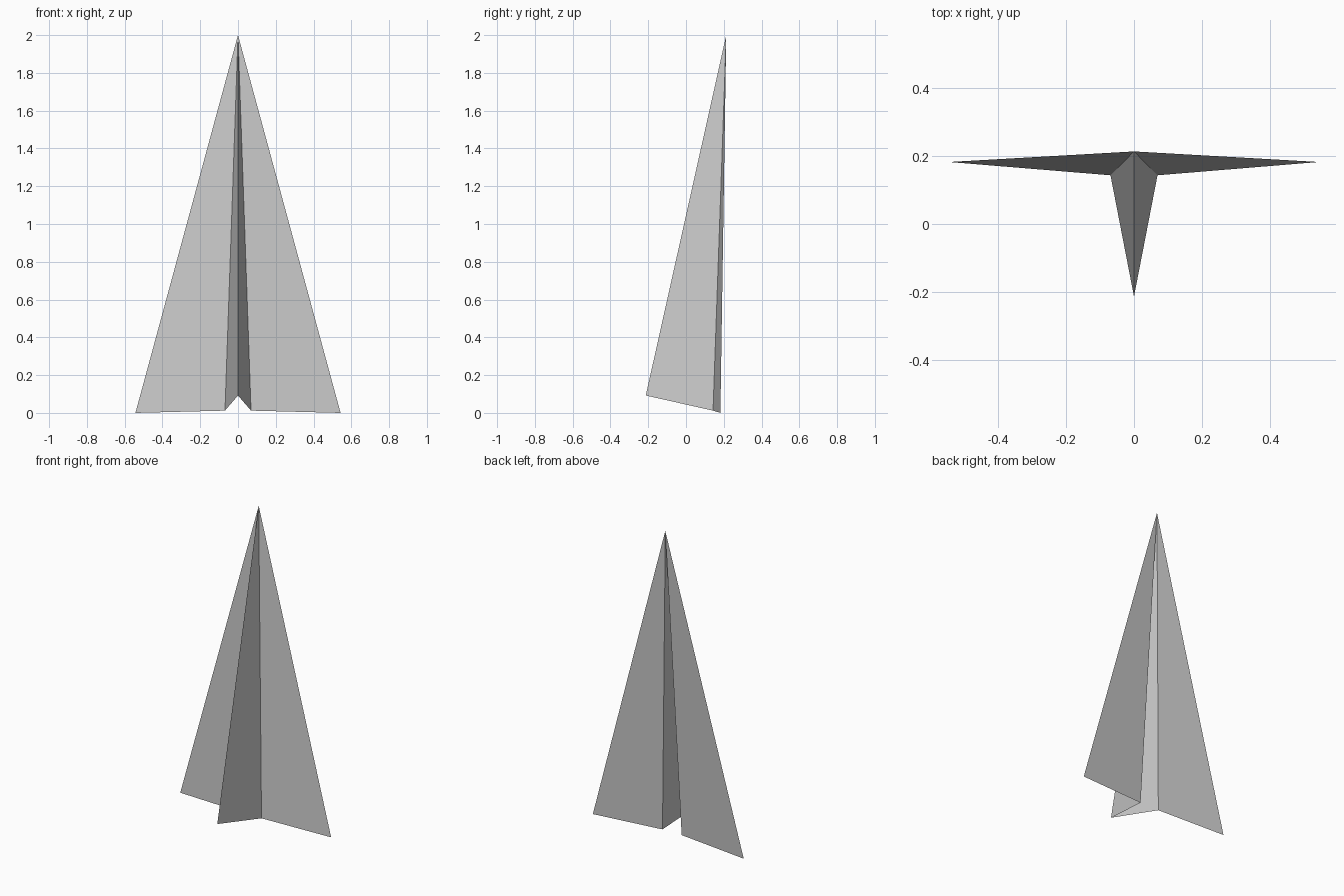
import bpy

if "Cube" in bpy.data.objects:
    bpy.data.objects.remove(bpy.data.objects["Cube"])

NOSE = (0, 0.213, 2.0)
KEEL = (0, -0.213, 0.092)
CREASE = (0.069, 0.143, 0.012)
TIP = (0.543, 0.182, 0.0)


def folded_panel(name, corners):
    """One flat paper triangle, mirrored across the centre fold."""
    mesh = bpy.data.meshes.new(name)
    mesh.from_pydata(corners, [], [(0, 1, 2)])
    obj = bpy.data.objects.new(name, mesh)
    bpy.context.collection.objects.link(obj)
    mirror = obj.modifiers.new("mirror", 'MIRROR')
    mirror.use_axis[0] = True
    mirror.use_clip = True
    return obj


# Wings spread out from the creases
folded_panel("wings", [NOSE, CREASE, TIP])

# V-shaped keel, open at the back
folded_panel("keel", [NOSE, KEEL, CREASE])
